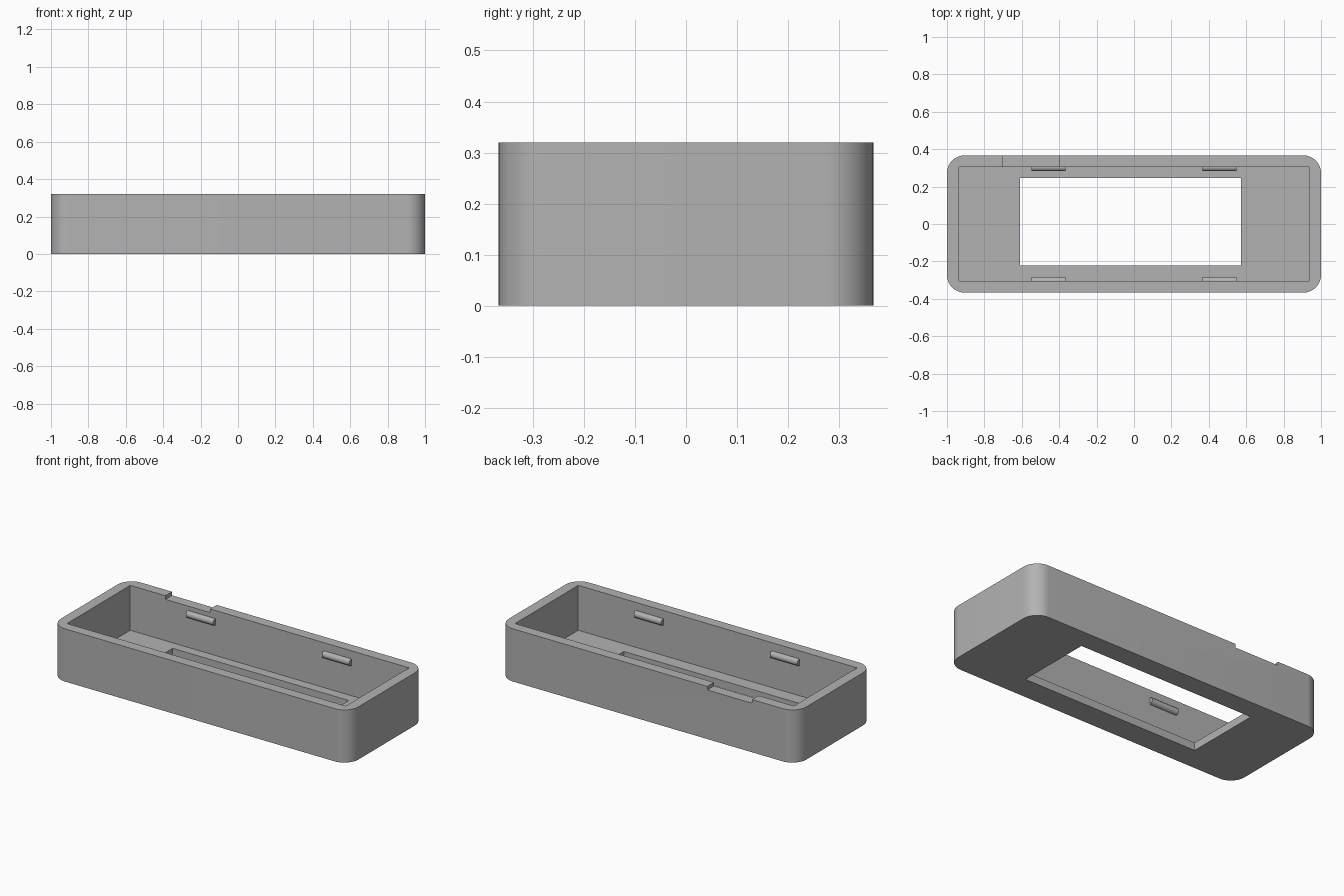
import bpy, bmesh
from math import pi
from mathutils import Matrix, Vector

if "Cube" in bpy.data.objects:
    bpy.data.objects.remove(bpy.data.objects["Cube"])

LENGTH, WIDTH, HEIGHT = 2.0, 0.734, 0.32
WALL, FLOOR, CORNER = 0.0635, 0.047, 0.095
INNER_X, INNER_Y = LENGTH / 2 - WALL, WIDTH / 2 - WALL

grey = bpy.data.materials.new("plain grey")
grey.use_nodes = True
grey.diffuse_color = (0.45, 0.45, 0.45, 1)
grey.node_tree.nodes["Principled BSDF"].inputs["Base Color"].default_value = grey.diffuse_color


def add_object(name, bm):
    mesh = bpy.data.meshes.new(name)
    bm.to_mesh(mesh)
    bm.free()
    mesh.materials.append(grey)
    obj = bpy.data.objects.new(name, mesh)
    bpy.context.collection.objects.link(obj)
    return obj


def add_box(name, low, high, corner=0):
    """Box between two corners, optionally with rounded upright edges."""
    low, high = Vector(low), Vector(high)
    bm = bmesh.new()
    bmesh.ops.create_cube(bm, size=1, matrix=Matrix.Translation((low + high) / 2)
                          @ Matrix.Diagonal((*(high - low), 1)))
    if corner:
        upright = [e for e in bm.edges if abs(e.verts[0].co.z - e.verts[1].co.z) > 0.01]
        bmesh.ops.bevel(bm, geom=upright, offset=corner, segments=12,
                        profile=0.5, affect='EDGES')
    return add_object(name, bm)


def activate(obj):
    bpy.ops.object.select_all(action='DESELECT')
    obj.select_set(True)
    bpy.context.view_layer.objects.active = obj


def cut(obj, cutter):
    mod = obj.modifiers.new("cut", 'BOOLEAN')
    mod.operation, mod.solver, mod.object = 'DIFFERENCE', 'EXACT', cutter
    activate(obj)
    bpy.ops.object.modifier_apply(modifier=mod.name)
    bpy.data.objects.remove(cutter)


def smooth(obj):
    activate(obj)
    bpy.ops.object.shade_smooth_by_angle(angle=pi / 6)


# Rounded tray with a square-cornered cavity
case = add_box("case_shell", (-LENGTH / 2, -WIDTH / 2, 0),
               (LENGTH / 2, WIDTH / 2, HEIGHT), CORNER)
cut(case, add_box("cavity", (-INNER_X, -INNER_Y, FLOOR), (INNER_X, INNER_Y, 1)))

# Window through the floor, slightly off centre
cut(case, add_box("window", (-0.61, -0.222, -1), (0.573, 0.245, 0.2)))

# Shallow notch in the rim of the back wall
cut(case, add_box("notch", (-0.70, 0.2, HEIGHT - 0.022), (-0.40, 0.5, 1)))
smooth(case)

# Half-round snap ridges on both long inner walls
for side_y, row in ((-1, "front"), (1, "back")):
    for side_x, end in ((-1, "right"), (1, "left")):
        bm = bmesh.new()
        place = Matrix.Translation((side_x * 0.457, side_y * INNER_Y, 0.25))
        bmesh.ops.create_cone(bm, cap_ends=True, segments=32, radius1=0.021, radius2=0.021,
                              depth=0.184, matrix=place @ Matrix.Rotation(pi / 2, 4, 'Y'))
        smooth(add_object(f"{row}_{end}_snap_ridge", bm))
